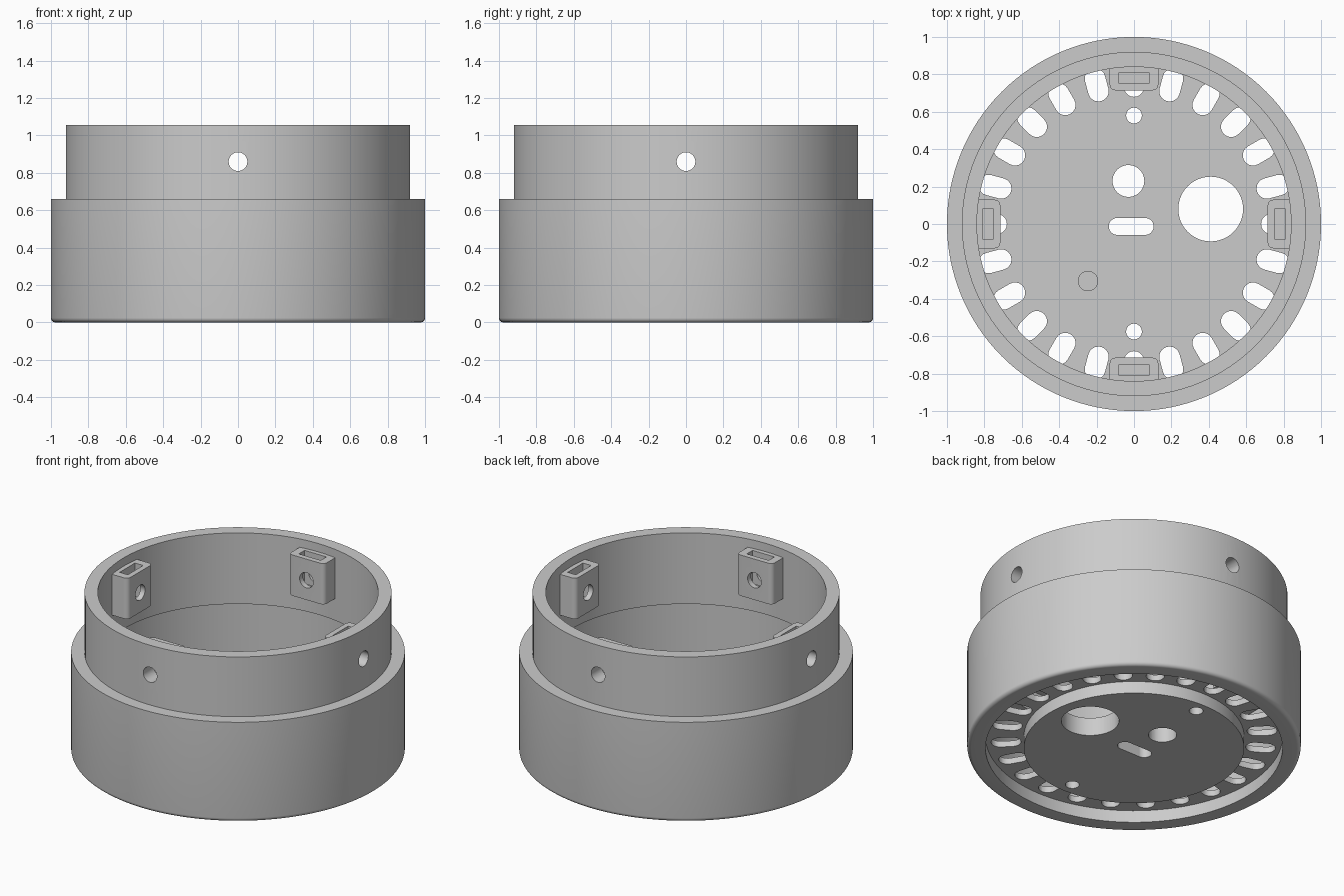
import bpy, bmesh
from math import sin, cos, pi, radians
from mathutils import Matrix, Vector

cube = bpy.data.objects.get("Cube")
if cube:
    bpy.data.objects.remove(cube, do_unlink=True)

grey = bpy.data.materials.new("matte grey")
grey.use_nodes = True
COLOUR = (0.6, 0.6, 0.6, 1)
grey.diffuse_color = COLOUR
grey.node_tree.nodes["Principled BSDF"].inputs["Base Color"].default_value = COLOUR


def make_object(name, bm):
    bmesh.ops.recalc_face_normals(bm, faces=bm.faces)
    mesh = bpy.data.meshes.new(name)
    bm.to_mesh(mesh)
    bm.free()
    mesh.materials.append(grey)
    obj = bpy.data.objects.new(name, mesh)
    bpy.context.collection.objects.link(obj)
    return obj


def pill(length, radius, steps=16):
    """Outline of a slot along x; zero length gives a circle."""
    points = []
    for side, start in ((1, -pi / 2), (-1, pi / 2)):
        count = steps + 1 if length else steps
        for i in range(count):
            a = start + pi * i / steps
            points.append((side * length / 2 + radius * cos(a), radius * sin(a)))
    return points


def prism(bm, outline, low, high, matrix=Matrix()):
    """Add an extruded outline to the mesh."""
    bottom = [bm.verts.new(matrix @ Vector((x, y, low))) for x, y in outline]
    top = [bm.verts.new(matrix @ Vector((x, y, high))) for x, y in outline]
    bm.faces.new(bottom[::-1])
    bm.faces.new(top)
    n = len(outline)
    for i in range(n):
        j = (i + 1) % n
        bm.faces.new((bottom[i], bottom[j], top[j], top[i]))


def lathe(bm, profile, segments=128):
    """Spin an r, z profile round the z axis, closing it on the axis."""
    rings = []
    for r, z in profile:
        if r == 0:
            rings.append([bm.verts.new((0, 0, z))] * segments)
        else:
            rings.append([bm.verts.new((r * cos(2 * pi * i / segments),
                                        r * sin(2 * pi * i / segments), z))
                          for i in range(segments)])
    for a, b in zip(rings, rings[1:]):
        for i in range(segments):
            j = (i + 1) % segments
            bm.faces.new(list(dict.fromkeys((a[i], a[j], b[j], b[i]))))


def cut(target, bm):
    cutter = make_object("cutter", bm)
    cutter.hide_render = True
    mod = target.modifiers.new("cut", 'BOOLEAN')
    mod.operation = 'DIFFERENCE'
    mod.solver = 'EXACT'
    mod.object = cutter
    bpy.context.view_layer.objects.active = target
    bpy.ops.object.modifier_apply(modifier=mod.name)
    bpy.data.objects.remove(cutter, do_unlink=True)


def smooth(obj):
    bpy.ops.object.select_all(action='DESELECT')
    obj.select_set(True)
    bpy.context.view_layer.objects.active = obj
    bpy.ops.object.shade_smooth_by_angle(angle=radians(30))


FLOOR, GROOVE, RIM, TOP = 0.12, 0.08, 0.66, 1.055
SCREW_Z, FILLET = 0.86, 0.025
quarter_turns = [Matrix.Rotation(k * pi / 2, 4, 'Z') for k in range(4)]
screw_axis = Matrix.Translation((0, 0, SCREW_Z)) @ Matrix.Rotation(pi / 2, 4, 'Y')

# Housing: floor with an underside groove, wide body and narrower collar
fillet = [(1 - FILLET + FILLET * sin(a), FILLET - FILLET * cos(a))
          for a in (i * pi / 12 for i in range(7))]
profile = ([(0, 0), (0.66, 0), (0.66, GROOVE), (0.89, GROOVE), (0.89, 0)] + fillet +
           [(1, RIM), (0.92, RIM), (0.92, TOP), (0.84, TOP),
            (0.84, 0.585), (0.92, 0.585), (0.92, FLOOR), (0, FLOOR)])
bm = bmesh.new()
lathe(bm, profile)
housing = make_object("housing", bm)

# Openings in the floor
bm = bmesh.new()
for k in range(24):
    turn = Matrix.Rotation(k * pi / 12, 4, 'Z')
    prism(bm, pill(0.07, 0.055, 10), 0.04, 0.2, turn @ Matrix.Translation((0.77, 0, 0)))
for x, y, length, radius in ((0.41, 0.08, 0, 0.173), (-0.03, 0.23, 0, 0.085),
                             (-0.015, -0.013, 0.15, 0.045),
                             (0, 0.58, 0, 0.042), (0, -0.575, 0, 0.042)):
    prism(bm, pill(length, radius, 24), -0.1, 0.2, Matrix.Translation((x, y, 0)))
# Blind locating hole
prism(bm, pill(0, 0.052), 0.06, 0.2, Matrix.Translation((-0.246, -0.305, 0)))
# Screw holes through the collar
for turn in quarter_turns:
    prism(bm, pill(0, 0.05), 0.78, 1.1, turn @ screw_axis)
cut(housing, bm)
smooth(housing)

# Nut holders inside the collar, with rounded inner corners
INNER, HALF, ROUND = 0.715, 0.13, 0.03
corner = [(INNER + ROUND - ROUND * cos(a), -HALF + ROUND - ROUND * sin(a))
          for a in (i * pi / 12 for i in range(7))]
outline = corner + [(0.86, -HALF), (0.86, HALF)] + [(x, -y) for x, y in corner[::-1]]
for turn, side in zip(quarter_turns, ("left", "back", "right", "front")):
    bm = bmesh.new()
    prism(bm, outline, 0.73, 1.0, turn)
    holder = make_object(side + "_nut_holder", bm)
    bm = bmesh.new()
    pocket = [(0.75, -0.08), (0.81, -0.08), (0.81, 0.08), (0.75, 0.08)]
    prism(bm, pocket, 0.78, 1.1, turn)
    cut(holder, bm)
    bm = bmesh.new()
    prism(bm, pill(0, 0.05), 0.6, 1.1, turn @ screw_axis)
    cut(holder, bm)
    smooth(holder)
